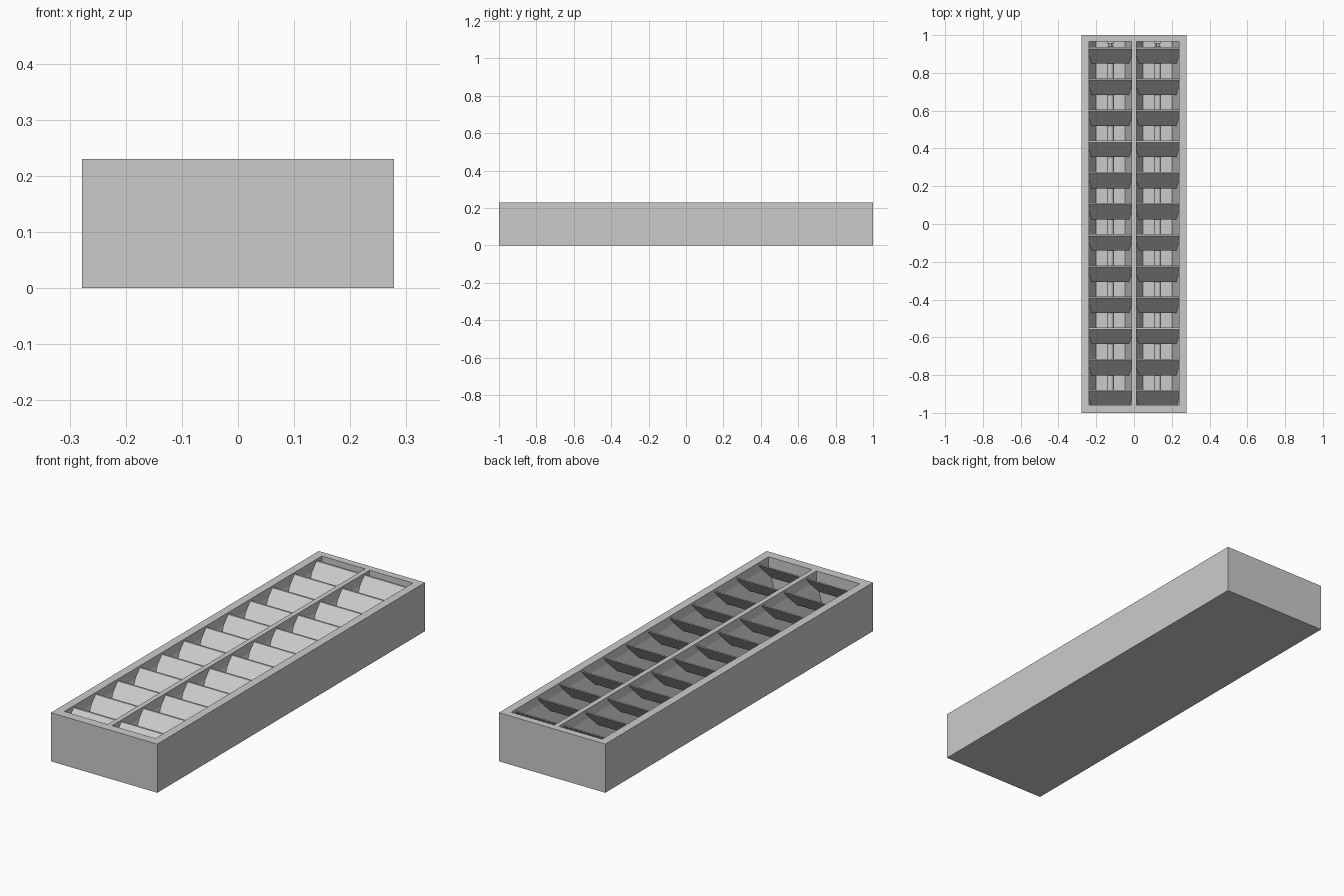
import bpy, bmesh, math
from mathutils import Matrix

if "Cube" in bpy.data.objects:
    bpy.data.objects.remove(bpy.data.objects["Cube"])

Y0, Y1 = -0.957, 0.966      # inner ends of the troughs
CX = 0.125                  # trough centre line
PITCH, COUNT = 0.165, 12


def finish(name, bm):
    bmesh.ops.recalc_face_normals(bm, faces=bm.faces)
    me = bpy.data.meshes.new(name)
    bm.to_mesh(me)
    bm.free()
    ob = bpy.data.objects.new(name, me)
    bpy.context.collection.objects.link(ob)
    return ob


def prism(name, pts, offset):
    """Closed outline swept along an offset vector."""
    bm = bmesh.new()
    face = bm.faces.new([bm.verts.new(p) for p in pts])
    new = bmesh.ops.extrude_face_region(bm, geom=[face])["geom"]
    bmesh.ops.translate(bm, vec=offset,
                        verts=[v for v in new if isinstance(v, bmesh.types.BMVert)])
    return finish(name, bm)


def rod(name, x, z, y0, y1, r, sides=20):
    bm = bmesh.new()
    m = Matrix.Translation((x, (y0 + y1) / 2, z)) @ Matrix.Rotation(math.pi / 2, 4, 'X')
    bmesh.ops.create_cone(bm, cap_ends=True, segments=sides, radius1=r, radius2=r,
                          depth=y1 - y0, matrix=m)
    ob = finish(name, bm)
    for p in ob.data.polygons:
        p.use_smooth = len(p.vertices) == 4
    return ob


# Housing block with two reflector troughs cut into it
housing = prism("housing", [(-0.278, -1, 0), (0.278, -1, 0), (0.278, 1, 0), (-0.278, 1, 0)],
                (0, 0, 0.23))
for side, label in ((-1, "left"), (1, "right")):
    cx = side * CX
    outline = [(-0.113, 0.30), (-0.113, 0.185), (-0.077, 0.06),
               (0.077, 0.06), (0.113, 0.185), (0.113, 0.30)]
    cutter = prism(f"{label}_trough_cutter", [(cx + x, Y0, z) for x, z in outline],
                   (0, Y1 - Y0, 0))
    cutter.hide_render = True
    cutter.hide_viewport = True
    mod = housing.modifiers.new(f"{label}_trough", 'BOOLEAN')
    mod.operation = 'DIFFERENCE'
    mod.solver = 'EXACT'
    mod.object = cutter

    # Fluorescent tube, end pins and lamp holders
    rod(f"{label}_tube", cx, 0.105, -0.935, 0.94, 0.019)
    for end, y in (("front", -0.935), ("back", 0.94)):
        s = -1 if y < 0 else 1
        wall = Y0 if y < 0 else Y1
        for px in (-0.007, 0.007):
            rod(f"{label}_{end}_pin", cx + px, 0.105, min(y, wall), max(y, wall), 0.003, 8)
        prism(f"{label}_{end}_lamp_holder",
              [(cx - 0.019, wall, 0.06), (cx + 0.019, wall, 0.06),
               (cx + 0.019, wall, 0.12), (cx - 0.019, wall, 0.12)], (0, -s * 0.01, 0))

    # Slanted louvre blades, tapering at the bottom to follow the reflector
    top_z, drop, run = 0.221, 0.085, 0.078
    blade = [(-0.1135, 0), (0.1135, 0), (0.1135, 0.45), (0.1, 1), (-0.1, 1), (-0.1135, 0.45)]
    for i in range(COUNT):
        y = 0.927 - i * PITCH
        prism(f"{label}_louvre_{i + 1}",
              [(cx + x, y - t * run, top_z - t * drop) for x, t in blade], (0, 0.009, 0))
